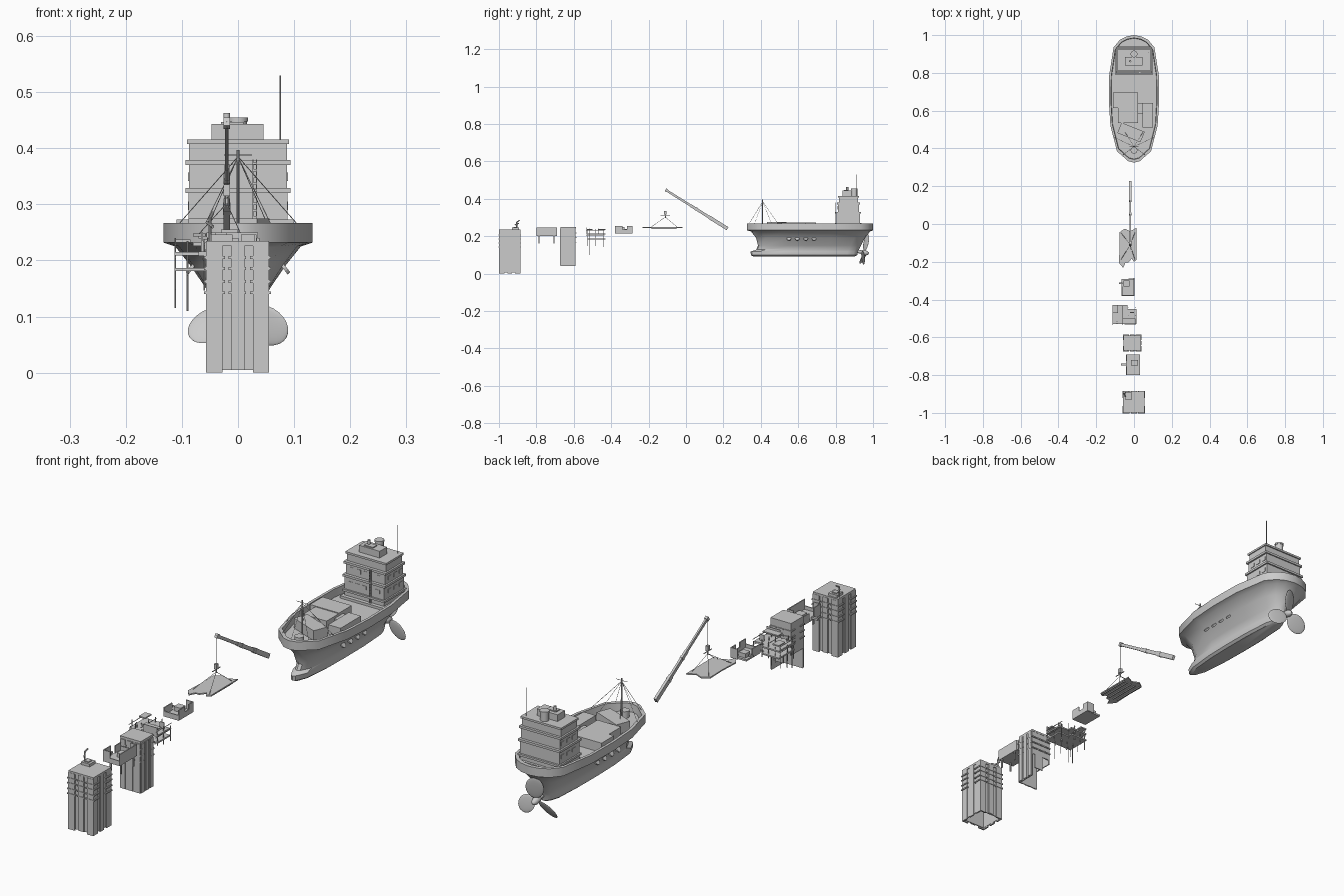
import bpy, bmesh, math, random
from mathutils import Vector, Matrix

random.seed(4)


def finish(name, bm, smooth=False):
    bmesh.ops.recalc_face_normals(bm, faces=bm.faces)
    me = bpy.data.meshes.new(name)
    bm.to_mesh(me)
    bm.free()
    ob = bpy.data.objects.new(name, me)
    bpy.context.collection.objects.link(ob)
    if smooth:
        bpy.ops.object.select_all(action='DESELECT')
        ob.select_set(True)
        bpy.context.view_layer.objects.active = ob
        bpy.ops.object.shade_smooth_by_angle(angle=math.radians(35))
    return ob


def boxes(name, *items):
    # each item: x0, x1, y0, y1, z0, z1, optional turn about z in degrees
    bm = bmesh.new()
    for b in items:
        c = Vector(((b[0] + b[1]) / 2, (b[2] + b[3]) / 2, (b[4] + b[5]) / 2))
        turn = math.radians(b[6]) if len(b) > 6 else 0
        m = Matrix.Translation(c) @ Matrix.Rotation(turn, 4, 'Z') @ Matrix.Diagonal(
            (b[1] - b[0], b[3] - b[2], b[5] - b[4], 1))
        bmesh.ops.create_cube(bm, size=1, matrix=m)
    return finish(name, bm)


def rods(name, pairs, r, n=6, r2=None):
    bm = bmesh.new()
    for a, b in pairs:
        a, b = Vector(a), Vector(b)
        m = Matrix.Translation((a + b) / 2) @ (b - a).to_track_quat('Z', 'Y').to_matrix().to_4x4()
        bmesh.ops.create_cone(bm, cap_ends=True, segments=n, radius1=r,
                              radius2=r if r2 is None else r2, depth=(b - a).length, matrix=m)
    return finish(name, bm, n > 8)


def bands(x0, x1, y0, y1, levels, h, out):
    # broken string courses: two lengths per side, gap in the middle
    res = []
    xm, ym = (x0 + x1) / 2, (y0 + y1) / 2
    wx, wy = (x1 - x0) * .2, (y1 - y0) * .2
    for z in levels:
        for a, b in ((x0 - out, xm - wx), (xm - wx * .7, xm + wx * .7), (xm + wx, x1 + out)):
            res += [(a, b, y0 - out, y0 + .004, z, z + h), (a, b, y1 - .004, y1 + out, z, z + h)]
        for a, b in ((y0, ym - wy), (ym + wy, y1)):
            res += [(x0 - out, x0 + .004, a, b, z, z + h), (x1 - .004, x1 + out, a, b, z, z + h)]
    return res


# --- ship hull: stacked outlines, flared up to the bulwark, then down to the deck
half = [(0, .325), (.03, .332), (.09, .385), (.125, .52), (.133, .65), (.131, .79),
        (.108, .935), (.075, .975), (.04, .993), (0, 1.0)]
outline = half + [(-x, y) for x, y in half[-2:0:-1]]
levels = [(.090, .034, .365, .90), (.098, .044, .347, .915), (.118, .047, .345, .92),
          (.128, .046, .375, .925), (.150, .057, .385, .935), (.190, .084, .375, .955),
          (.225, .112, .348, .985), (.232, .133, .325, 1.0), (.267, .133, .325, 1.0),
          (.267, .122, .342, .985), (.235, .120, .344, .983)]
bm = bmesh.new()
rings = [[bm.verts.new((x / .133 * w, y0 + (y - .325) / .675 * (y1 - y0), z)) for x, y in outline]
         for z, w, y0, y1 in levels]
for lo, hi in zip(rings, rings[1:]):
    for i in range(len(lo)):
        j = (i + 1) % len(lo)
        bm.faces.new((lo[i], lo[j], hi[j], hi[i]))
bm.faces.new(rings[0])
bm.faces.new(rings[-1])
finish("ship_hull", bm, True)

# oval side ports
bm = bmesh.new()
for s in (-1, 1):
    for k in range(4):
        m = Matrix.Translation((s * .083, .55 + k * .045, .187)) @ Matrix.Rotation(s * math.radians(52), 4, 'Y') \
            @ Matrix.Diagonal((.013, .011, .006, 1))
        bmesh.ops.create_cone(bm, cap_ends=True, segments=14, radius1=1, radius2=1, depth=1, matrix=m)
finish("side_ports", bm)

# --- deckhouse: stacked storeys with overhanging floors
boxes("deckhouse", (-.088, .088, .805, .93, .235, .325), (-.087, .087, .812, .925, .32, .375),
      (-.087, .087, .818, .92, .37, .413))
boxes("deckhouse_floors", (-.094, .094, .798, .938, .262, .270), (-.094, .094, .80, .936, .320, .329),
      (-.094, .094, .806, .93, .370, .379), (-.091, .091, .813, .925, .408, .416))
boxes("wheelhouse_top", (-.047, .045, .838, .885, .415, .443), (-.03, .01, .845, .87, .443, .447))
win = [(x - .009, x + .009, .8035, .806, .29, .305) for x in (-.06, -.03, 0, .06)]
win += [(x - .009, x + .009, .8105, .813, .342, .36) for x in (-.06, -.03, 0, .06)]
win += [(s * .0885 - .001, s * .0885 + .001, y, y + .02, z, z + .015)
        for s in (-1, 1) for y in (.83, .865, .9) for z in (.29, .342)]
boxes("deckhouse_windows", *win[:12])
boxes("deckhouse_side_windows", *win[12:])
boxes("deckhouse_ladder", *[(.027, .033, .797, .80, .275 + k * .012, .279 + k * .012) for k in range(9)],
      (.026, .0275, .797, .80, .24, .38), (.0325, .034, .797, .80, .24, .38))
rods("funnel", [((0, .9, .413), (0, .9, .452))], .016, 20)
rods("funnel_rim", [((0, .9, .448), (0, .9, .455))], .018, 20)
rods("roof_vent", [((-.02, .862, .44), (-.02, .862, .463))], .006, 12)
rods("antenna", [((.075, .91, .41), (.075, .91, .53))], .0015)

# --- deck cargo
boxes("cargo_boxes", (-.11, .02, .615, .695, .235, .273), (-.085, .02, .535, .613, .235, .271),
      (.045, .10, .51, .64, .235, .273), (-.02, .045, .585, .64, .235, .262),
      (-.082, .05, .455, .515, .235, .275, -22))
boxes("fore_deck_step", (-.098, .098, .79, .94, .232, .245))
rods("winch_drum", [((0, .39, .233), (0, .39, .262))], .018, 16)

# --- foremast and rigging
rods("foremast", [((0, .41, .23), (0, .41, .397))], .003, 8)
rods("mast_yard", [((-.025, .41, .388), (.025, .41, .388))], .0012)
rods("mast_stays", [((0, .41, .385), p) for p in
     ((-.108, .46, .262), (.108, .46, .262), (-.06, .365, .262), (.06, .365, .262), (0, .335, .262),
      (-.05, .49, .27), (.05, .49, .27))], .0008, 4)

# --- propeller: three broad blades on a tilted hub
bm = bmesh.new()
tilt = Matrix.Translation((0, .952, .112)) @ Matrix.Rotation(-.2, 4, 'X')
for k in range(3):
    m = tilt @ Matrix.Rotation(k * math.tau / 3, 4, 'Y') @ Matrix.Translation((0, 0, .055)) \
        @ Matrix.Rotation(.4, 4, 'Z') @ Matrix.Diagonal((.034, .004, .045, 1))
    bmesh.ops.create_uvsphere(bm, u_segments=20, v_segments=12, radius=1, matrix=m)
bmesh.ops.create_uvsphere(bm, u_segments=16, v_segments=10, radius=1,
                          matrix=tilt @ Matrix.Diagonal((.014, .026, .014, 1)))
finish("propeller", bm, True)
rods("propeller_shaft", [((0, .88, .125), (0, .955, .112))], .009, 12)

# --- crane boom running from the ship to the hanging slab
tip, root = Vector((-.02, -.11, .448)), Vector((-.02, .222, .24))
bm = bmesh.new()
d = (root - tip).normalized()
rot = Matrix.Rotation(math.atan2(d.z, d.y), 4, 'X')
L = (root - tip).length
for a, b, w, h in ((0, .5, .007, .012), (.4, .75, .009, .015), (.7, 1, .011, .019), (0, .03, .012, .017),
                   (.48, .5, .011, .018), (.74, .76, .013, .021)):
    m = Matrix.Translation(tip + d * L * (a + b) / 2) @ rot @ Matrix.Diagonal((w, L * (b - a), h, 1))
    bmesh.ops.create_cube(bm, size=1, matrix=m)
finish("crane_boom", bm)
hook = Vector((-.02, -.11, .33))
rods("hoist_rope", [(tip, hook)], .0009, 4)
boxes("hook_block", (-.026, -.014, -.117, -.103, .315, .335), (-.022, -.018, -.112, -.108, .298, .318))
rods("slab_slings", [((-.02, -.11, .302), (x, y, .247)) for x in (-.07, .005) for y in (-.19, -.045)], .0009, 4)
rods("sling_spreader", [((-.02, -.135, .312), (-.02, -.085, .312))], .002)

# --- hanging slab with a ragged edge and ribs beneath
edge = [(-.078, -.045), (-.05, -.025), (-.02, -.038), (.013, -.02), (.014, -.19), (-.002, -.2), (-.012, -.182),
        (-.03, -.205), (-.045, -.205), (-.058, -.232), (-.08, -.205), (-.076, -.12)]
bm = bmesh.new()
f = bm.faces.new([bm.verts.new((x, y, .248)) for x, y in edge])
ext = bmesh.ops.extrude_face_region(bm, geom=[f])
bmesh.ops.translate(bm, vec=(0, 0, -.005), verts=[v for v in ext['geom'] if isinstance(v, bmesh.types.BMVert)])
finish("hanging_slab", bm)
boxes("slab_ribs", *[(x, x + .004, -.185, -.05, .239, .244) for x in (-.07, -.05, -.03, -.01, .006)])

# --- front tower: open-bottomed shell with pilasters and bands
boxes("front_tower", (-.054, .052, -.995, -.991, .005, .23), (-.054, .052, -.894, -.89, .005, .23),
      (-.054, -.05, -.995, -.89, .005, .23), (.048, .052, -.995, -.89, .005, .23),
      (-.057, .055, -.999, -.886, .226, .235))
pil = []
for a, b in ((-.057, -.028), (-.012, .012), (.027, .055)):
    z = .005 if a == -.012 else 0
    pil += [(a, b, -1, -.994, z, .228), (a, b, -.891, -.885, z, .228)]
for a, b in ((-1, -.97), (-.955, -.93), (-.915, -.885)):
    pil += [(-.057, -.051, a, b, 0, .228), (.049, .055, a, b, 0, .228)]
boxes("front_tower_pilasters", *pil)
boxes("front_tower_bands", *bands(-.057, .055, -.998, -.887, (.14, .16, .183, .203), .005, .004))
boxes("tower_roof_hut", (-.048, -.01, -.93, -.892, .235, .246), (-.04, -.02, -.922, -.9, .246, .25))
rods("tower_roof_pipe", [((-.05, -.905, .235), (-.05, -.905, .275)), ((-.05, -.905, .275), (-.045, -.89, .285)),
     ((-.045, -.915, .26), (-.055, -.895, .268))], .003, 8)

# --- room fragment between the towers
boxes("first_room", (-.042, .033, -.80, -.69, .2, .206), (.029, .033, -.80, -.69, .2, .246),
      (-.042, -.038, -.80, -.755, .2, .246), (-.042, -.038, -.725, -.69, .2, .235),
      (-.042, .033, -.80, -.796, .2, .22), (-.042, -.01, -.80, -.796, .22, .246),
      (-.042, .033, -.694, -.69, .2, .222), (.005, .033, -.694, -.69, .222, .246),
      (-.07, -.04, -.748, -.738, .208, .216), (-.015, .02, -.75, -.72, .206, .222))
boxes("first_room_legs", *[(x, x + .005, y, y + .006, .162, .2) for x in (-.02, .026) for y in (-.788, -.708)])

# --- second tower: open shell, low walls on the broken sides
boxes("second_tower", (.031, .035, -.67, -.59, .04, .245), (-.055, .035, -.67, -.666, .04, .245),
      (-.055, -.051, -.67, -.59, .12, .245), (-.055, .035, -.594, -.59, .14, .245),
      (-.056, .036, -.671, -.589, .242, .25), (-.02, .02, -.594, -.59, .08, .14))
boxes("second_tower_pilasters", *[(.033, .0385, y, y + .02, .042, .24) for y in (-.668, -.64, -.612)],
      *[(x, x + .022, -.674, -.668, .042, .24) for x in (-.054, -.021, .012)])
boxes("second_tower_bands", *bands(-.055, .036, -.671, -.589, (.165, .19, .215), .005, .003))

# --- scaffold with cracked floors and uneven posts
fl = [(-.113, -.035, -.53, -.43, z, z + .006) for z in (.181, .209)]
fl += [(-.04, .012, -.53, -.45, z, z + .006) for z in (.181, .209)]
boxes("scaffold_floors", *fl, (-.06, .008, -.53, -.5, .232, .237), (-.113, -.085, -.47, -.43, .232, .237))
posts = []
for x in (-.112, -.09, -.06, -.03, .008):
    for y in (-.525, -.485, -.44):
        posts.append(((x, y, random.uniform(.14, .175)), (x, y, random.uniform(.215, .24))))
posts += [((-.112, -.515, .115), (-.112, -.515, .24)), ((-.09, -.515, .11), (-.09, -.515, .23)),
          ((-.02, -.515, .1), (-.02, -.515, .23))]
rods("scaffold_posts", posts, .0016)
rods("scaffold_rails", [((x, -.535, z), (x, -.435, z)) for x in (-.112, -.06, .008) for z in (.205, .228)], .0014)
boxes("scaffold_wall", (-.05, .01, -.531, -.528, .209, .245), (-.02, 0, -.47, -.467, .209, .24))

# --- small room fragment
boxes("second_room", (-.066, .002, -.38, -.29, .214, .221), (-.002, .002, -.38, -.34, .214, .255),
      (-.002, .002, -.315, -.285, .214, .255), (-.002, .002, -.34, -.315, .214, .235),
      (-.066, -.062, -.38, -.33, .214, .25), (-.066, .002, -.38, -.376, .214, .235),
      (-.03, .002, -.289, -.285, .214, .255), (-.055, -.025, -.33, -.30, .221, .238),
      (-.08, -.06, -.318, -.311, .226, .232))
